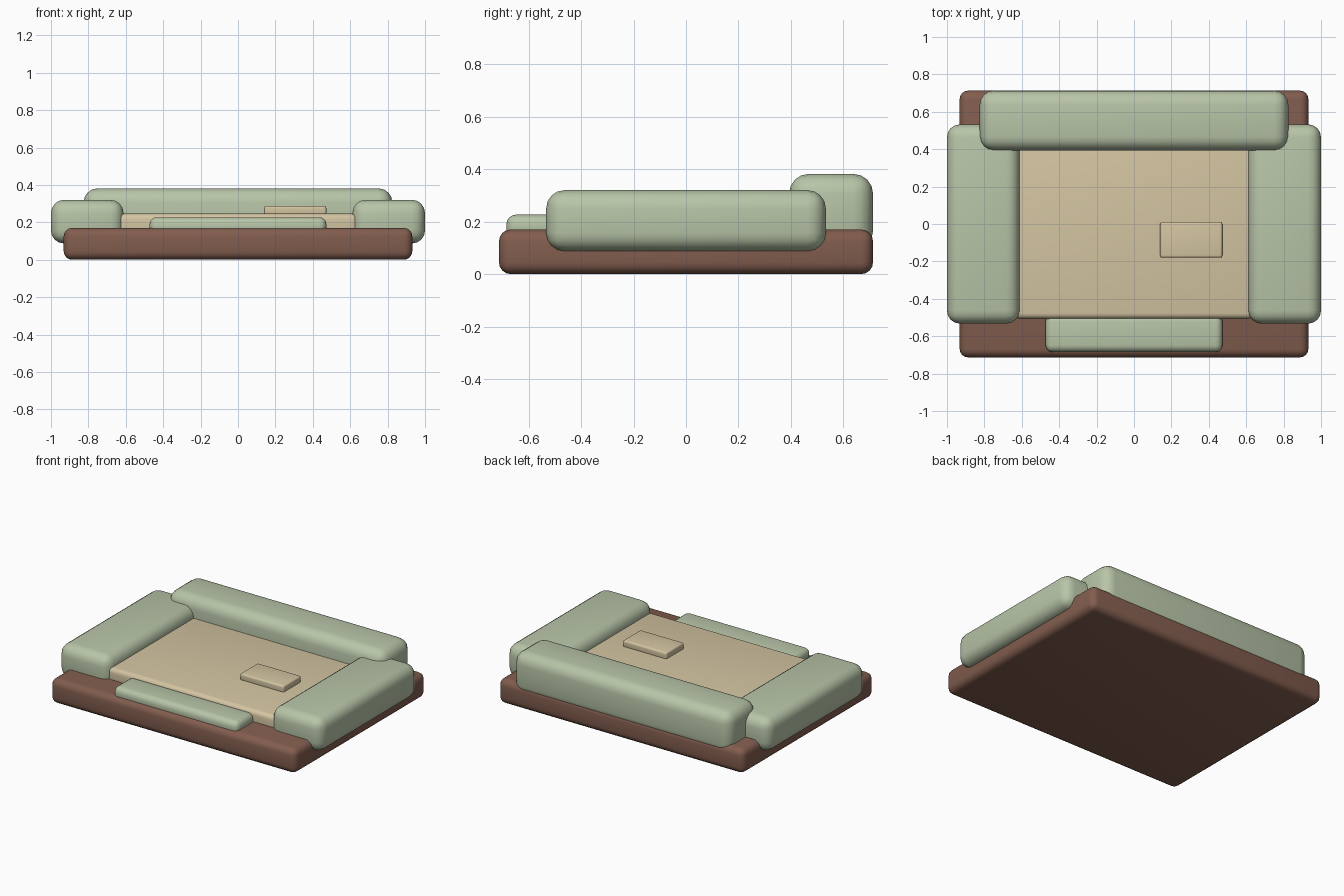
import bpy, math

if "Cube" in bpy.data.objects:
    bpy.data.objects.remove(bpy.data.objects["Cube"])


def srgb(r, g, b):
    f = lambda c: c / 12.92 if c <= 0.04045 else ((c + 0.055) / 1.055) ** 2.4
    return tuple(f(v / 255) for v in (r, g, b)) + (1.0,)


def material(name, rgb):
    m = bpy.data.materials.new(name)
    m.diffuse_color = srgb(*rgb)
    m.use_nodes = True
    m.node_tree.nodes["Principled BSDF"].inputs["Base Color"].default_value = m.diffuse_color
    return m


GREEN = material("sage green", (184, 197, 168))
BROWN = material("brown", (130, 93, 78))
BEIGE = material("beige", (212, 197, 162))


def rounded_box(name, x, y, z, radius, mat):
    """Rounded box from its (min, max) extents on each axis."""
    bpy.ops.mesh.primitive_cube_add(
        size=1, location=[(a + b) / 2 for a, b in (x, y, z)])
    ob = bpy.context.object
    ob.name = name
    ob.scale = [b - a for a, b in (x, y, z)]
    bpy.ops.object.transform_apply(location=False, rotation=False, scale=True)
    bev = ob.modifiers.new("Bevel", 'BEVEL')
    bev.width = radius
    bev.segments = 4
    bpy.ops.object.modifier_apply(modifier=bev.name)
    ob.data.materials.append(mat)
    bpy.ops.object.shade_smooth_by_angle(angle=math.radians(40))
    return ob


# Low platform
rounded_box("base", (-0.932, 0.932), (-0.713, 0.713), (0.0, 0.17), 0.045, BROWN)

# Seat mattress between the arms
rounded_box("seat", (-0.64, 0.64), (-0.507, 0.46), (0.13, 0.246), 0.03, BEIGE)

# Side bolsters
for side, x in (("left", (-1.0, -0.612)), ("right", (0.612, 1.0))):
    rounded_box(side + "_arm", x, (-0.533, 0.533), (0.087, 0.32), 0.07, GREEN)

# Back bolster
rounded_box("back_rest", (-0.825, 0.825), (0.393, 0.713), (0.09, 0.382), 0.075, GREEN)

# Low front pad
rounded_box("front_pad", (-0.473, 0.473), (-0.685, -0.485), (0.13, 0.227), 0.038, GREEN)

# Small block lying on the seat
rounded_box("small_block", (0.14, 0.472), (-0.18, 0.012), (0.238, 0.288), 0.012, BEIGE)
